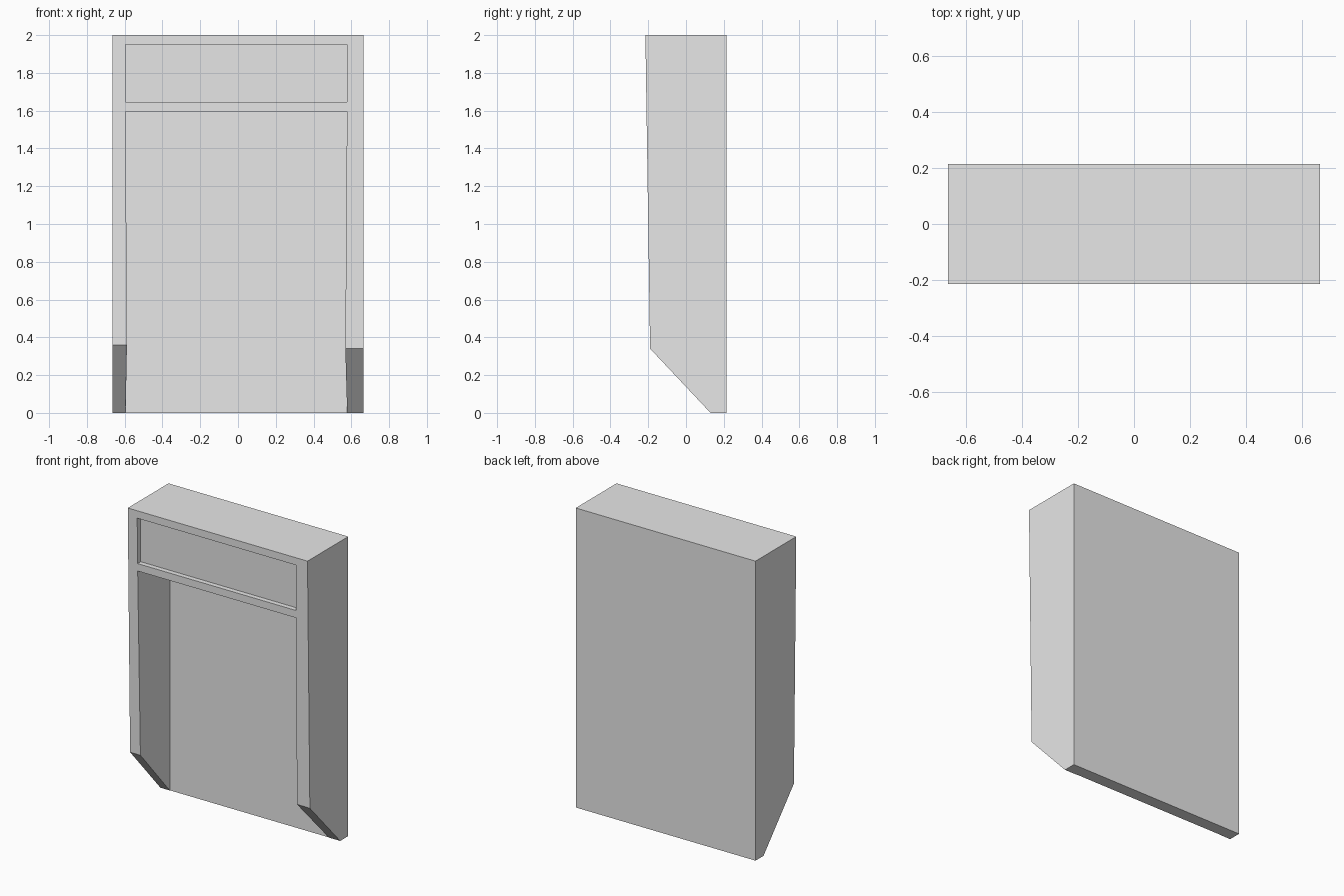
import bpy, bmesh

cube = bpy.data.objects.get("Cube")
if cube:
    bpy.data.objects.remove(cube, do_unlink=True)

grey = bpy.data.materials.new("plain_grey")
grey.use_nodes = True
grey.diffuse_color = (0.8, 0.8, 0.8, 1)
grey.node_tree.nodes["Principled BSDF"].inputs["Base Color"].default_value = (0.8, 0.8, 0.8, 1)


def loft(name, left, right):
    """Solid between two matching outlines of (x, y, z) points."""
    bm = bmesh.new()
    a = [bm.verts.new(p) for p in left]
    b = [bm.verts.new(p) for p in right]
    bm.faces.new(a)
    bm.faces.new(b)
    for i in range(len(a)):
        j = (i + 1) % len(a)
        bm.faces.new((a[i], a[j], b[j], b[i]))
    bmesh.ops.recalc_face_normals(bm, faces=bm.faces)
    mesh = bpy.data.meshes.new(name)
    bm.to_mesh(mesh)
    bm.free()
    mesh.materials.append(grey)
    obj = bpy.data.objects.new(name, mesh)
    bpy.context.collection.objects.link(obj)
    return obj


def front_y(z):
    """Depth of the gently leaning front face at a height."""
    return -0.215 + (2 - z) * 0.015


def side(x, knee):
    """Side outline: upright back, chamfered foot, leaning front."""
    return [(x, 0.215, 0), (x, 0.215, 2), (x, front_y(2), 2),
            (x, front_y(knee), knee), (x, 0.13, 0)]


HALF, LEFT, RIGHT = 0.664, -0.595, 0.577

# Cabinet body
body = loft("cabinet_body", side(-HALF, 0.36), side(HALF, 0.34))

# Tall open niche, its legs thickening slightly toward the front foot
def niche_side(x, taper):
    return [(x, 0.132, -0.1), (x, 0.132, 1.595), (x, -0.3, 1.595),
            (x + taper, -0.3, -0.1)]

niche = loft("niche_cutter", niche_side(LEFT, 0.015), niche_side(RIGHT, -0.018))

# Shallow recessed panel in the header, its back parallel to the front
def panel_side(x):
    low, high, depth = 1.645, 1.95, 0.033
    return [(x, front_y(low) + depth, low), (x, front_y(high) + depth, high),
            (x, -0.3, high), (x, -0.3, low)]

panel = loft("panel_cutter", panel_side(LEFT), panel_side(RIGHT))

# Cut the openings and discard the cutters
bpy.context.view_layer.objects.active = body
for cutter in (niche, panel):
    cutter.hide_render = True
    mod = body.modifiers.new("opening", 'BOOLEAN')
    mod.operation = 'DIFFERENCE'
    mod.solver = 'EXACT'
    mod.object = cutter
    bpy.ops.object.modifier_apply(modifier=mod.name)
    bpy.data.objects.remove(cutter, do_unlink=True)
